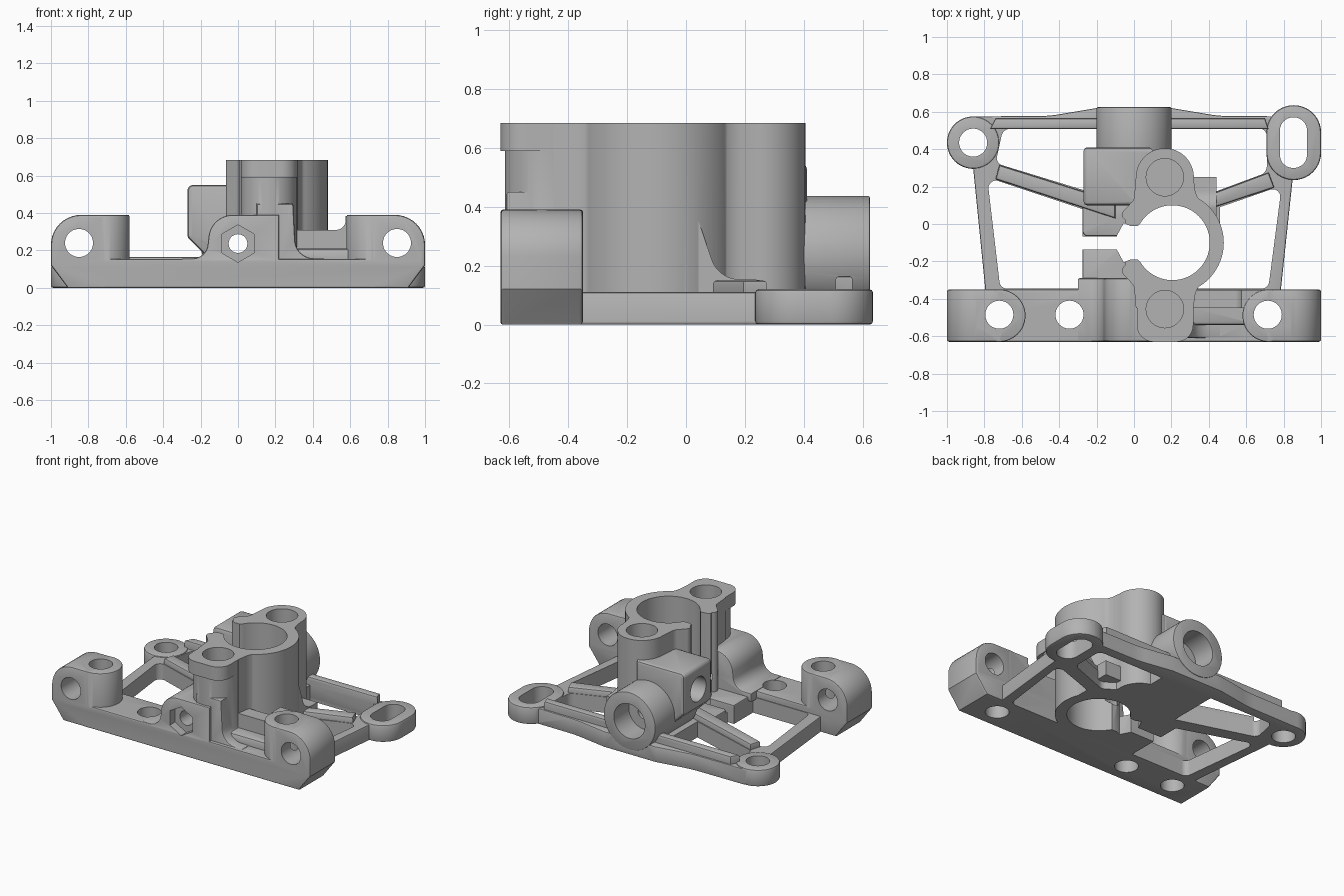
import bpy, bmesh, math
from mathutils import Vector

if "Cube" in bpy.data.objects:
    bpy.data.objects.remove(bpy.data.objects["Cube"])

grey = bpy.data.materials.new("light grey")
grey.use_nodes = True
grey.diffuse_color = (0.45, 0.45, 0.45, 1)
grey.node_tree.nodes["Principled BSDF"].inputs["Base Color"].default_value = (0.45, 0.45, 0.45, 1)

AXES = {"x": lambda a, b, h: (h, a, b),
        "y": lambda a, b, h: (a, h, b),
        "z": lambda a, b, h: (a, b, h)}


def rounded(corners, steps=10):
    """Outline from (a, b, radius) corners, each turned into a circular arc."""
    out = []
    for i, corner in enumerate(corners):
        p = Vector(corner[:2])
        r = corner[2] if len(corner) > 2 else 0
        if r == 0:
            out.append(p)
            continue
        u = (Vector(corners[i - 1][:2]) - p).normalized()
        v = (Vector(corners[(i + 1) % len(corners)][:2]) - p).normalized()
        half = u.angle(v) / 2
        d, w = r / math.tan(half), math.sin(half)
        for k in range(steps + 1):
            t = k / steps
            ka, kb, kc = (1 - t) ** 2, 2 * w * t * (1 - t), t * t
            out.append(((p + u * d) * ka + p * kb + (p + v * d) * kc) / (ka + kb + kc))
    return out


def circle(a, b, r, n=64):
    return [(a + r * math.cos(math.tau * k / n), b + r * math.sin(math.tau * k / n)) for k in range(n)]


def prism(name, outline, lo, hi, axis="z", bevel=0):
    bm = bmesh.new()
    base = [bm.verts.new(AXES[axis](p[0], p[1], lo)) for p in outline]
    top = [bm.verts.new(AXES[axis](p[0], p[1], hi)) for p in outline]
    caps = [bm.faces.new(base), bm.faces.new(top)]
    n = len(base)
    for i in range(n):
        j = (i + 1) % n
        bm.faces.new((base[i], base[j], top[j], top[i]))
    bmesh.ops.recalc_face_normals(bm, faces=bm.faces)
    if bevel:
        bmesh.ops.bevel(bm, geom=list({e for f in caps for e in f.edges}), offset=bevel,
                        segments=2, profile=0.5, affect="EDGES")
    mesh = bpy.data.meshes.new(name)
    bm.to_mesh(mesh)
    bm.free()
    mesh.materials.append(grey)
    ob = bpy.data.objects.new(name, mesh)
    bpy.context.scene.collection.objects.link(ob)
    return ob


def volume(mesh):
    bm = bmesh.new()
    bm.from_mesh(mesh)
    v = bm.calc_volume()
    bm.free()
    return v


def combine(target, parts, operation):
    """Join or cut each part in turn, checking that the volume really changed the right way."""
    sign = 1 if operation == "UNION" else -1
    for part in parts:
        before = volume(target.data)
        mod = target.modifiers.new(part.name, "BOOLEAN")
        mod.operation, mod.object = operation, part
        for solver in ("MANIFOLD", "EXACT"):
            mod.solver = solver
            bpy.context.view_layer.update()
            graph = bpy.context.evaluated_depsgraph_get()
            mesh = bpy.data.meshes.new_from_object(target.evaluated_get(graph))
            if sign * (volume(mesh) - before) > 1e-7:
                break
        target.modifiers.clear()
        target.data = mesh
        bpy.data.objects.remove(part)
    return target


def flip(points):
    """Mirror an outline across the clamp slit at y = -0.1."""
    return [(p[0], -0.2 - p[1], *p[2:]) for p in points]


# Rear frame: one plate with rounded openings
frame = prism("rear_frame", rounded([
    (-0.79, -0.4), (0.78, -0.4), (0.86, 0.35), (0.86, 0.575), (0.45, 0.578, 0.6),
    (0.2, 0.62), (-0.2, 0.62), (-0.45, 0.578, 0.6), (-0.86, 0.575), (-0.865, 0.35)]), 0, 0.11, bevel=0.008)
openings = [
    [(-0.785, 0.25, 0.04), (-0.715, -0.345, 0.04), (-0.275, -0.345), (-0.275, 0.08)],
    [(-0.70, 0.51, 0.05), (-0.2, 0.51), (-0.2, 0.16), (-0.74, 0.325, 0.04)],
    [(0.2, 0.51), (0.71, 0.51, 0.04), (0.71, 0.275, 0.05), (0.40, 0.16, 0.05), (0.2, 0.3)],
    [(0.79, 0.205, 0.04), (0.718, -0.345, 0.04), (0.34, -0.345), (0.46, -0.15), (0.46, 0.09)],
]
combine(frame, [prism("opening", rounded(o), -1, 1) for o in openings], "DIFFERENCE")

parts = []

# Rear mounting eyes and raised ribs
parts.append(prism("left_eye", circle(-0.86, 0.435, 0.14), 0, 0.118, bevel=0.012))
parts.append(prism("slot_eye", rounded([(0.708, 0.235, 0.145), (1, 0.235, 0.145), (1, 0.635, 0.145),
                                        (0.708, 0.635, 0.145)]), 0, 0.12, bevel=0.012))
parts.append(prism("back_rib", [(-0.77, 0.508), (0.72, 0.508), (0.7, 0.566), (-0.74, 0.566)], 0.02, 0.165, bevel=0.012))
parts.append(prism("left_diagonal_rib", [(-0.74, 0.24), (-0.1, 0.03), (-0.1, 0.12), (-0.72, 0.315)],
                   0.02, 0.15, bevel=0.012))
parts.append(prism("right_diagonal_rib", [(0.4, 0.08), (0.75, 0.195), (0.72, 0.275), (0.36, 0.14)],
                   0.02, 0.15, bevel=0.012))

# Front bar with an ear at each end
parts.append(prism("front_bar", [(-0.91, 0), (0.91, 0), (0.99, 0.11), (0.99, 0.155), (-0.99, 0.155), (-0.99, 0.11)],
                   -0.63, -0.35, "y", 0.01))
for s, side in ((-1, "right"), (1, "left")):
    parts.append(prism(side + "_ear", rounded([(s * 0.72, 0), (s * 0.91, 0), (s, 0.12), (s, 0.39, 0.16),
                                               (s * 0.72, 0.39)]), -0.63, -0.35, "y", 0.012))
    parts.append(prism(side + "_ear_round", circle(s * 0.72, -0.49, 0.14), 0, 0.39, bevel=0.008))
parts.append(prism("ear_web", rounded([(0.3, 0.05), (0.7, 0.05), (0.7, 0.385), (0.575, 0.385),
                                       (0.575, 0.31, 0.05), (0.3, 0.31)]), -0.45, -0.352, "y"))
parts.append(prism("web_step", [(0.3, 0.1), (0.65, 0.1), (0.65, 0.21), (0.3, 0.21)], -0.54, -0.4, "y", 0.02))

# Nut boss and its flared foot
parts.append(prism("nut_boss", rounded([(-0.3, 0.1), (-0.3, 0.158), (-0.17, 0.158, 0.08), (-0.145, 0.39, 0.13),
                                        (0.22, 0.39), (0.22, 0.1)]), -0.628, -0.29, "y", 0.01))
parts.append(prism("tower_foot", rounded([(0.1, 0.1), (0.1, 0.45), (0.295, 0.45), (0.31, 0.16, 0.1),
                                          (0.46, 0.157), (0.46, 0.1)]), -0.61, -0.355, "y", 0.01))

# Clamp tower: split ring, two bosses, and webs that join them
TOP = 0.685
parts.append(prism("tower_ring", circle(0.205, -0.1, 0.275, 96), 0, TOP))
web = rounded([(0.01, 0.25), (0.0, 0.13, 0.05), (-0.075, 0.05, 0.03), (0.0, -0.03, 0.02), (0.1, 0.02),
               (0.3, 0.0), (0.44, -0.02), (0.43, 0.045), (0.33, 0.15, 0.12), (0.318, 0.25)])
parts.append(prism("rear_web", web, 0, TOP))
parts.append(prism("front_web", flip(web), 0, TOP))
parts.append(prism("rear_boss", circle(0.165, 0.25, 0.155), 0, TOP))
parts.append(prism("front_boss", circle(0.165, -0.465, 0.15), 0, TOP))
parts.append(prism("front_boss_head", rounded([(0.015, -0.4), (0.015, -0.63, 0.09), (0.317, -0.63, 0.09),
                                               (0.317, -0.4)]), 0.59, TOP))
parts.append(prism("ring_gusset", rounded([(0.0, 0.05), (0.0, 0.36), (0.04, 0.36), (0.11, 0.155, 0.1),
                                           (0.25, 0.152), (0.25, 0.05)]), 0.3, 0.44, "x"))

# Clamp lugs beside the slit
parts.append(prism("rear_lug", rounded([(0.02, 0.12), (-0.275, 0.12), (-0.275, -0.065, 0.03), (-0.09, -0.065),
                                        (0.02, -0.03)]), 0, 0.13, bevel=0.008))
parts.append(prism("front_lug", [(0.02, -0.37), (-0.275, -0.37), (-0.275, -0.135), (-0.09, -0.135), (0.02, -0.17)],
                   0, 0.13, bevel=0.008))

# Side block and rear barrel
parts.append(prism("side_block", rounded([(-0.27, 0.55, 0.03), (-0.27, 0.27, 0.03), (-0.18, 0.18), (0.1, 0.18),
                                          (0.1, 0.55)]), 0.1, 0.41, "y", 0.02))
parts.append(prism("rear_barrel", circle(0, 0.237, 0.2), 0.15, 0.625, "y", 0.008))

body = combine(frame, parts, "UNION")

# Bore, slit, screw holes and counterbores
cuts = [prism("bore", circle(0.205, -0.1, 0.2, 96), -1, 1),
        prism("slit", [(-0.4, -0.137), (0.1, -0.137), (0.1, -0.067), (-0.4, -0.067)], -1, 1)]
mouth = [(-0.09, -0.1), (-0.09, -0.06), (-0.055, 0.005), (-0.02, -0.01), (0.02, -0.01), (0.06, 0.03), (0.2, -0.1)]
cuts += [prism("rear_mouth", mouth, -1, 1), prism("front_mouth", flip(mouth), -1, 1)]
for x, y in ((-0.72, -0.485), (-0.345, -0.485), (0.715, -0.485), (-0.86, 0.435)):
    cuts.append(prism("mount_hole", circle(x, y, 0.075, 40), -1, 1))
cuts.append(prism("slot_hole", rounded([(0.78, 0.3, 0.07), (0.925, 0.3, 0.07), (0.925, 0.57, 0.07),
                                        (0.78, 0.57, 0.07)]), -1, 1))
for y in (0.25, -0.455):
    cuts.append(prism("tower_hole", circle(0.165, y, 0.1, 48), 0.2, 1))
for x in (-0.85, 0.85):
    cuts.append(prism("ear_hole", circle(x, 0.24, 0.075, 40), -1, -0.2, "y"))
cuts.append(prism("bolt_hole", circle(0, 0.237, 0.05, 32), -1, 1, "y"))
cuts.append(prism("hex_pocket", [(0.1 * math.sin(k * math.pi / 3), 0.237 + 0.1 * math.cos(k * math.pi / 3))
                                 for k in range(6)], -1, -0.57, "y"))
cuts.append(prism("barrel_bore", circle(0, 0.237, 0.12, 48), 0.46, 1, "y"))
cuts.append(prism("block_hole", circle(0.25, 0.39, 0.085, 40), -1, 0.0, "x"))
combine(body, cuts, "DIFFERENCE")

# Smooth curved walls, crisp edges
body.name = "bracket_body"
bpy.ops.object.select_all(action="DESELECT")
body.select_set(True)
bpy.context.view_layer.objects.active = body
bpy.ops.object.shade_smooth_by_angle(angle=math.radians(30))
